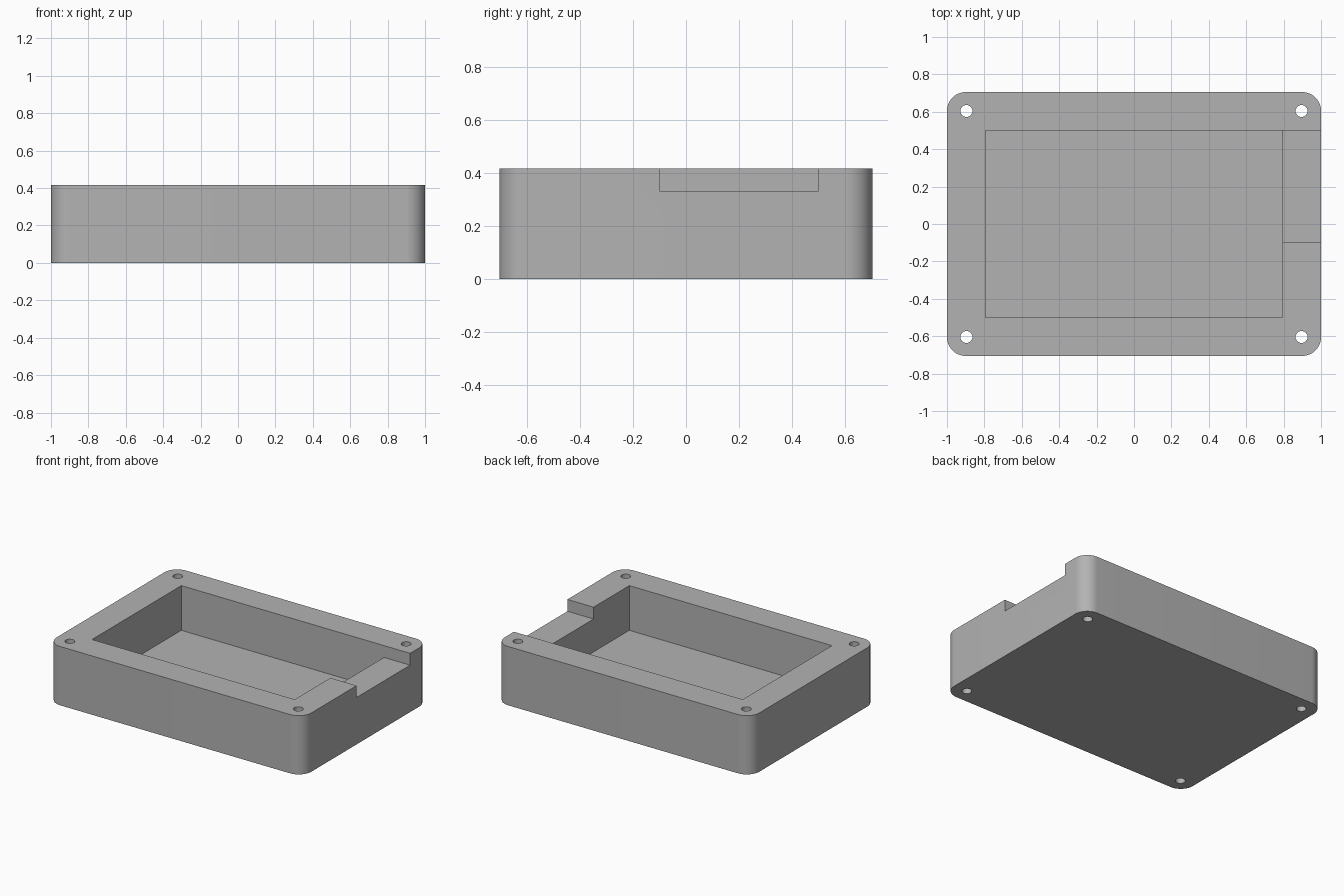
import bpy
import bmesh
import math

HEIGHT, FLOOR, NOTCH_Z = 0.417, 0.1, 0.333
HALF_X, HALF_Y, CORNER = 1.0, 0.705, 0.1
POCKET_X, POCKET_Y = 0.795, 0.5
HOLE_X, HOLE_Y, HOLE_R = 0.896, 0.604, 0.032

default = bpy.data.objects.get("Cube")
if default:
    bpy.data.objects.remove(default, do_unlink=True)

grey = bpy.data.materials.new("plain grey")
grey.use_nodes = True
colour = (0.45, 0.45, 0.45, 1)
grey.diffuse_color = colour
grey.node_tree.nodes["Principled BSDF"].inputs["Base Color"].default_value = colour


def prism(name, outline, z0, z1):
    """Extrude a closed outline from z0 to z1."""
    bm = bmesh.new()
    base = bm.faces.new([bm.verts.new((x, y, z0)) for x, y in outline])
    top = bmesh.ops.extrude_face_region(bm, geom=[base])["geom"]
    verts = [g for g in top if isinstance(g, bmesh.types.BMVert)]
    bmesh.ops.translate(bm, verts=verts, vec=(0, 0, z1 - z0))
    bmesh.ops.recalc_face_normals(bm, faces=bm.faces)
    mesh = bpy.data.meshes.new(name)
    bm.to_mesh(mesh)
    bm.free()
    mesh.materials.append(grey)
    obj = bpy.data.objects.new(name, mesh)
    bpy.context.collection.objects.link(obj)
    return obj


def arc(cx, cy, r, start, sweep, steps):
    return [(cx + r * math.cos(start + sweep * i / steps),
             cy + r * math.sin(start + sweep * i / steps)) for i in range(steps + 1)]


def rect(x0, x1, y0, y1):
    return [(x0, y0), (x1, y0), (x1, y1), (x0, y1)]


# Rounded block
signs = [(1, 1), (-1, 1), (-1, -1), (1, -1)]
outline = []
for i, (sx, sy) in enumerate(signs):
    outline += arc(sx * (HALF_X - CORNER), sy * (HALF_Y - CORNER), CORNER,
                   i * math.pi / 2, math.pi / 2, 16)
case = prism("case_body", outline, 0, HEIGHT)

# Pocket, side notch and four screw holes
cutters = [
    prism("pocket_cutter", rect(-POCKET_X, POCKET_X, -POCKET_Y, POCKET_Y), FLOOR, 0.6),
    prism("notch_cutter", rect(0.7, 1.1, -0.1, POCKET_Y), NOTCH_Z, 0.6),
]
for sx, sy in signs:
    circle = arc(sx * HOLE_X, sy * HOLE_Y, HOLE_R, 0, math.tau, 32)[:-1]
    cutters.append(prism("screw_hole_cutter", circle, -0.1, 0.6))

bpy.context.view_layer.objects.active = case
case.select_set(True)
for cutter in cutters:
    mod = case.modifiers.new("cut", "BOOLEAN")
    mod.operation = "DIFFERENCE"
    mod.solver = "EXACT"
    mod.object = cutter
    bpy.ops.object.modifier_apply(modifier=mod.name)
    bpy.data.objects.remove(cutter, do_unlink=True)

bpy.ops.object.shade_smooth_by_angle(angle=math.radians(30))
